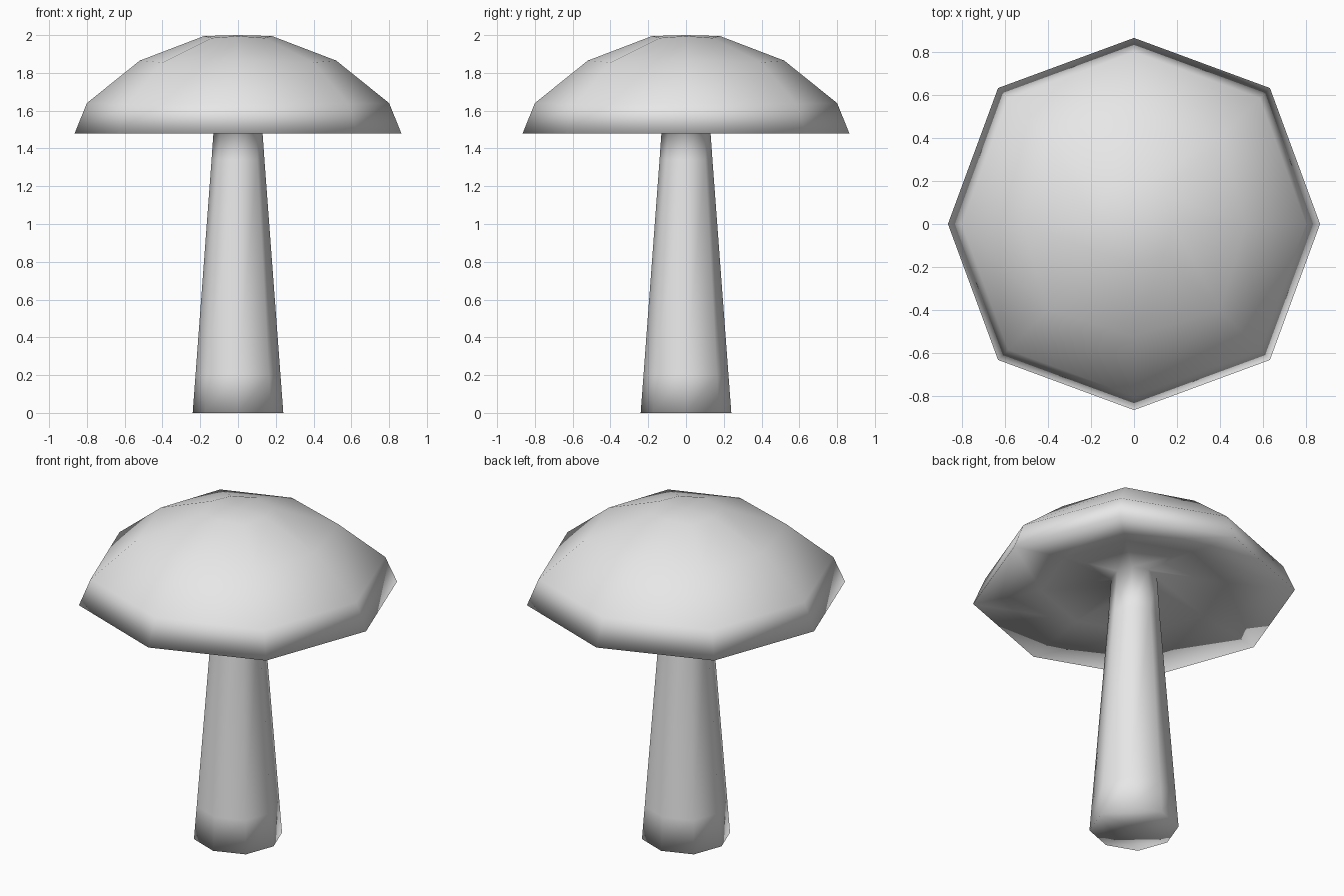
import bpy, bmesh, math

if "Cube" in bpy.data.objects:
    bpy.data.objects.remove(bpy.data.objects["Cube"], do_unlink=True)

grey = bpy.data.materials.new("plain_grey")
grey.use_nodes = True
grey.diffuse_color = (0.8, 0.8, 0.8, 1)
grey.node_tree.nodes["Principled BSDF"].inputs["Base Color"].default_value = (0.8, 0.8, 0.8, 1)

# Eight-sided rings from foot to crown:
# radius on the axes, height, diagonal x/y offset, diagonal height
RINGS = [
    (0.24, 0.0, 0.175, 0.0),       # foot
    (0.225, 0.20, 0.164, 0.20),
    (0.14, 1.34, 0.102, 1.34),
    (0.122, 1.60, 0.09, 1.60),     # stem meets underside
    (0.50, 1.545, 0.364, 1.545),
    (0.865, 1.48, 0.632, 1.48),    # rim
    (0.80, 1.64, 0.585, 1.635),
    (0.52, 1.865, 0.40, 1.855),
    (0.18, 1.995, 0.14, 1.985),    # crown
]

bm = bmesh.new()


def add_ring(r, z, d, dz):
    verts = []
    for i in range(8):
        a = math.pi / 4 * i
        rad, h = (d * math.sqrt(2), dz) if i % 2 else (r, z)
        verts.append(bm.verts.new((rad * math.cos(a), rad * math.sin(a), h)))
    return verts


def close_end(ring, z, flip):
    # Four quads meeting at a centre point
    c = bm.verts.new((0, 0, z))
    for i in range(0, 8, 2):
        quad = [c, ring[i], ring[i + 1], ring[(i + 2) % 8]]
        bm.faces.new(quad[::-1] if flip else quad)


# Stem and cap form one continuous skin
rings = [add_ring(*r) for r in RINGS]
for a, b in zip(rings, rings[1:]):
    for i in range(8):
        j = (i + 1) % 8
        bm.faces.new((a[i], a[j], b[j], b[i]))
close_end(rings[0], 0.0, True)
close_end(rings[-1], 2.0, False)

for f in bm.faces:
    f.smooth = True

mesh = bpy.data.meshes.new("mushroom")
bm.to_mesh(mesh)
bm.free()
mesh.materials.append(grey)
mushroom = bpy.data.objects.new("mushroom", mesh)
bpy.context.collection.objects.link(mushroom)
